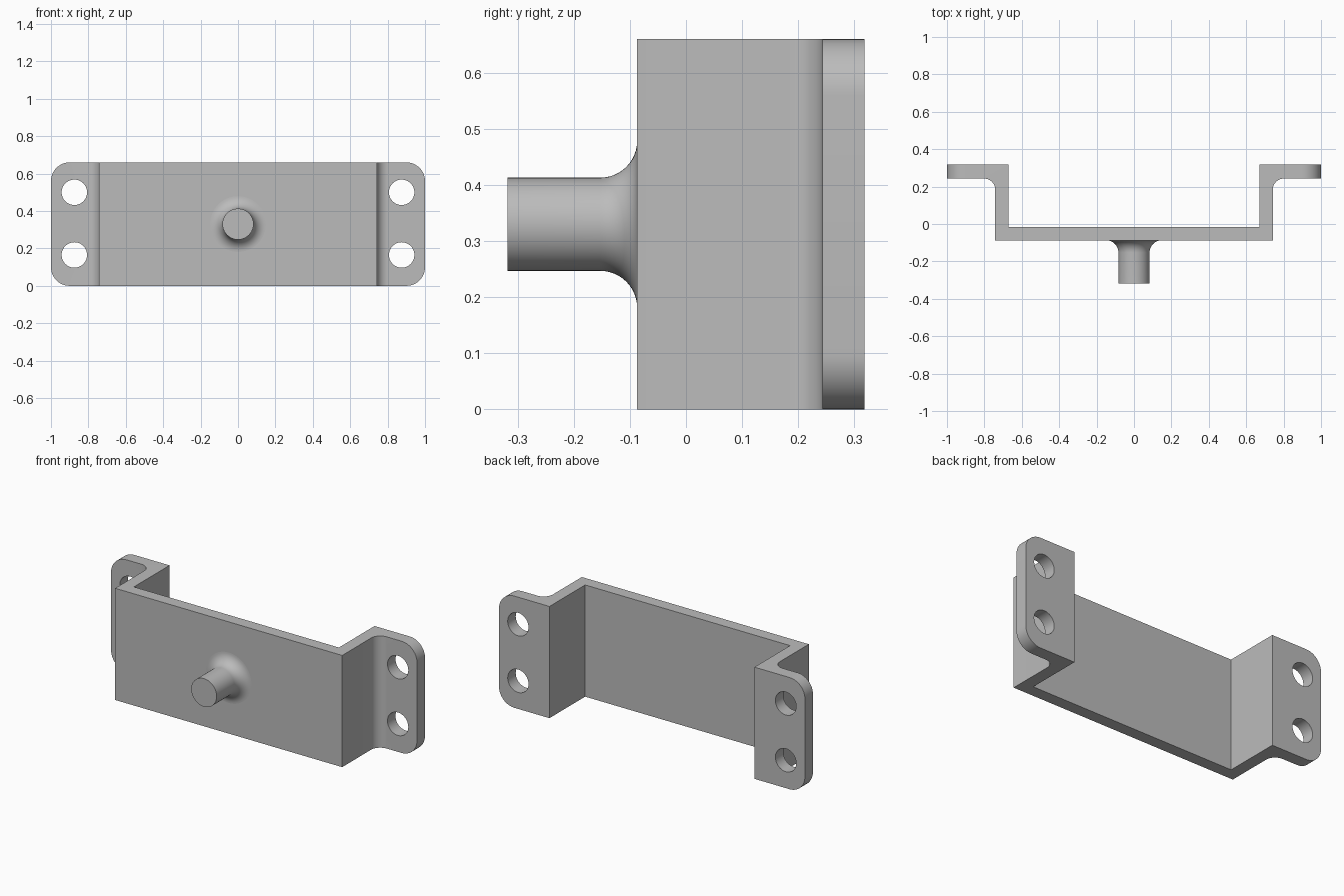
import bpy, bmesh, math
from mathutils import Matrix, Vector

HEIGHT = 0.66
FRONT, BACK = -0.087, 0.318
FLANGE_FRONT = 0.243
PIN_Z = HEIGHT / 2

cube = bpy.data.objects.get("Cube")
if cube:
    bpy.data.objects.remove(cube, do_unlink=True)

grey = bpy.data.materials.new("plain grey")
grey.use_nodes = True
colour = (0.5, 0.5, 0.5, 1)
grey.diffuse_color = colour
grey.node_tree.nodes["Principled BSDF"].inputs["Base Color"].default_value = colour


def make_object(name, bm):
    bmesh.ops.recalc_face_normals(bm, faces=bm.faces)
    mesh = bpy.data.meshes.new(name)
    bm.to_mesh(mesh)
    bm.free()
    mesh.materials.append(grey)
    obj = bpy.data.objects.new(name, mesh)
    bpy.context.scene.collection.objects.link(obj)
    return obj


def smooth(obj):
    bpy.ops.object.select_all(action="DESELECT")
    obj.select_set(True)
    bpy.context.view_layer.objects.active = obj
    bpy.ops.object.shade_smooth_by_angle(angle=math.radians(30))


def round_edges(bm, test, radius):
    edges = [e for e in bm.edges if test(e.verts[0].co, e.verts[1].co)]
    bmesh.ops.bevel(bm, geom=edges, offset=radius, segments=12,
                    profile=0.5, affect="EDGES")


# Bracket: hat-shaped strip, extruded upwards
half = [(0.742, FRONT), (0.742, FLANGE_FRONT), (1, FLANGE_FRONT),
        (1, BACK), (0.67, BACK), (0.67, -0.015)]
outline = half + [(-x, y) for x, y in reversed(half)]
bm = bmesh.new()
base = bm.faces.new([bm.verts.new((x, y, 0)) for x, y in outline])
extruded = bmesh.ops.extrude_face_region(bm, geom=[base])["geom"]
bmesh.ops.translate(bm, vec=(0, 0, HEIGHT),
                    verts=[v for v in extruded if isinstance(v, bmesh.types.BMVert)])
bmesh.ops.recalc_face_normals(bm, faces=bm.faces)

# Flange corners, then the inner bend
round_edges(bm, lambda a, b: abs(a.x) > 0.99 and abs(a.x - b.x) < 0.01
            and abs(a.y - b.y) > 0.01, 0.1)
round_edges(bm, lambda a, b: abs(abs(a.x) - 0.742) < 0.001 and abs(a.x - b.x) < 0.001
            and abs(a.y - FLANGE_FRONT) < 0.001 and abs(a.z - b.z) > 0.5, 0.06)
bracket = make_object("bracket", bm)

# Screw holes
bm = bmesh.new()
for x in (-0.875, 0.875):
    for z in (0.165, 0.5):
        place = Matrix.Translation((x, 0.28, z)) @ Matrix.Rotation(math.pi / 2, 4, "X")
        bmesh.ops.create_cone(bm, cap_ends=True, segments=48, radius1=0.068,
                              radius2=0.068, depth=0.2, matrix=place)
cutter = make_object("hole_cutter", bm)
cutter.hide_render = True
cut = bracket.modifiers.new("holes", "BOOLEAN")
cut.operation = "DIFFERENCE"
cut.solver = "EXACT"
cut.object = cutter
bpy.context.view_layer.objects.active = bracket
bpy.ops.object.modifier_apply(modifier=cut.name)
bpy.data.objects.remove(cutter, do_unlink=True)
smooth(bracket)

# Pin: turned profile with a flared foot
PIN_R, FLARE = 0.083, 0.066
profile = [(0, -BACK), (PIN_R, -BACK)]
for i in range(13):
    a = math.pi / 2 * i / 12
    profile.append((PIN_R + FLARE * (1 - math.cos(a)), FRONT - FLARE * (1 - math.sin(a))))
bm = bmesh.new()
verts = [bm.verts.new((r, y, PIN_Z)) for r, y in profile]
edges = [bm.edges.new(pair) for pair in zip(verts, verts[1:])]
bmesh.ops.spin(bm, geom=verts + edges, cent=Vector((0, 0, PIN_Z)), axis=(0, 1, 0),
               angle=math.tau, steps=64, use_duplicate=False)
bmesh.ops.remove_doubles(bm, verts=bm.verts, dist=0.0001)
pin = make_object("pin", bm)
# The foot is open, so make sure the end cap faces forwards
if min(pin.data.polygons, key=lambda p: p.center.y).normal.y > 0:
    pin.data.flip_normals()
smooth(pin)
